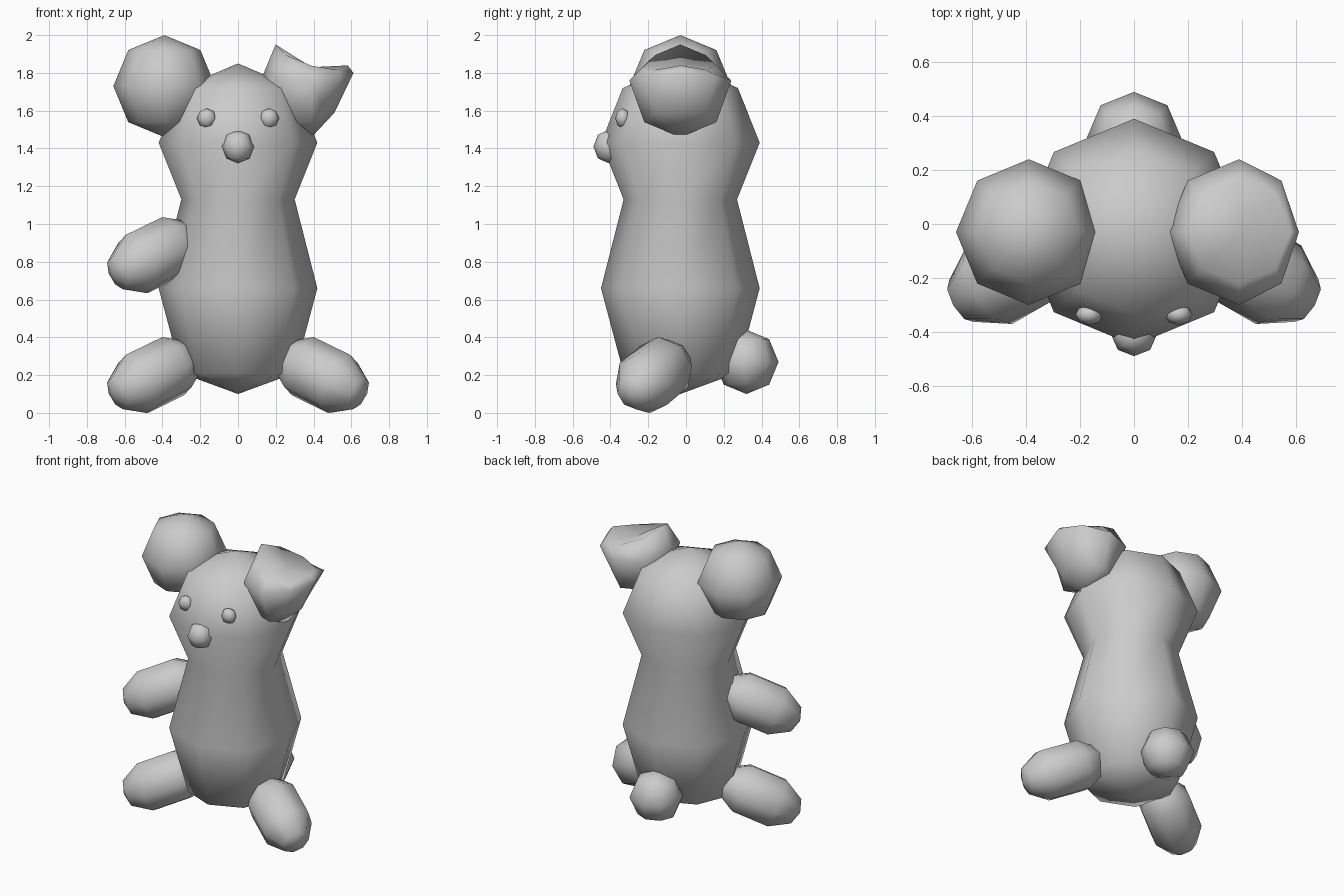
import bpy, bmesh, math
from mathutils import Vector

cube = bpy.data.objects.get("Cube")
if cube:
    bpy.data.objects.remove(cube)

grey = bpy.data.materials.new("plain_grey")
grey.use_nodes = True
grey.diffuse_color = (0.6, 0.6, 0.6, 1)
grey.node_tree.nodes["Principled BSDF"].inputs["Base Color"].default_value = (0.6, 0.6, 0.6, 1)


def finish(name, bm, location):
    bmesh.ops.recalc_face_normals(bm, faces=bm.faces)
    for face in bm.faces:
        face.smooth = True
    mesh = bpy.data.meshes.new(name)
    bm.to_mesh(mesh)
    bm.free()
    mesh.materials.append(grey)
    obj = bpy.data.objects.new(name, mesh)
    obj.location = location
    bpy.context.collection.objects.link(obj)
    return obj


def ball(name, location, size, shape=None):
    """Low-poly sphere, optionally reshaped vertex by vertex."""
    bm = bmesh.new()
    bmesh.ops.create_uvsphere(bm, u_segments=8, v_segments=4, radius=1)
    for v in bm.verts:
        v.co = Vector(a * b for a, b in zip(v.co, size))
        if shape:
            shape(v.co)
    return finish(name, bm, location)


def lathe(name, location, profile, axis=(0, 0, 1)):
    """Eight-sided turned shape; the profile is (height, radius) from pole to pole."""
    bm = bmesh.new()
    rings = []
    for h, r in profile:
        count = 8 if r else 1
        rings.append([bm.verts.new((r * math.cos(i * math.tau / 8),
                                    r * math.sin(i * math.tau / 8), h))
                      for i in range(count)])
    for low, high in zip(rings, rings[1:]):
        for i in range(8):
            j = (i + 1) % 8
            corners = [low[i % len(low)], low[j % len(low)],
                       high[j % len(high)], high[i % len(high)]]
            bm.faces.new(list(dict.fromkeys(corners)))
    obj = finish(name, bm, location)
    obj.rotation_mode = 'QUATERNION'
    obj.rotation_quaternion = Vector(axis).to_track_quat('Z', 'Y')
    return obj


# Body and head in one turned form
lathe("body", (0, -0.03, 0),
      [(0.1, 0), (0.21, 0.3), (0.66, 0.42), (1.13, 0.3),
       (1.43, 0.42), (1.72, 0.305), (1.85, 0)])


# Round ear, and a folded ear with a hollow, sloping top
def fold(co):
    if co.z > 0.25:
        co.z = 0.1
    elif co.z > 0.1:
        co.z = 0.165 - 0.29 * co.x - 0.3 * abs(co.y)
    elif co.z > -0.1:
        co.z = 0.03 + 0.04 * max(co.x, 0) / 0.27
        if co.x > 0:
            co.x *= 0.82
    elif co.x > 0.05:
        co.x -= 0.07
        co.z += 0.05


ball("right_ear", (-0.39, -0.03, 1.73), (0.27, 0.27, 0.27))
ball("left_folded_ear", (0.39, -0.03, 1.73), (0.27, 0.27, 0.27), fold)

# Limbs: two legs and a single arm
limb = [(-0.28, 0), (-0.25, 0.09), (-0.12, 0.168),
        (0.12, 0.168), (0.25, 0.09), (0.28, 0)]
for name, side, z in (("right_leg", -1, 0.2), ("left_leg", 1, 0.2), ("right_arm", -1, 0.835)):
    lathe(name, (side * 0.44, -0.17, z), limb, (side * 0.8, -0.46, -0.39))

# Tail, nose and eyes
ball("tail", (0, 0.32, 0.27), (0.175, 0.17, 0.17))
ball("nose", (0, -0.41, 1.41), (0.085, 0.08, 0.088))
for name, side in (("right_eye", -1), ("left_eye", 1)):
    ball(name, (side * 0.165, -0.335, 1.56), (0.052, 0.04, 0.052))
